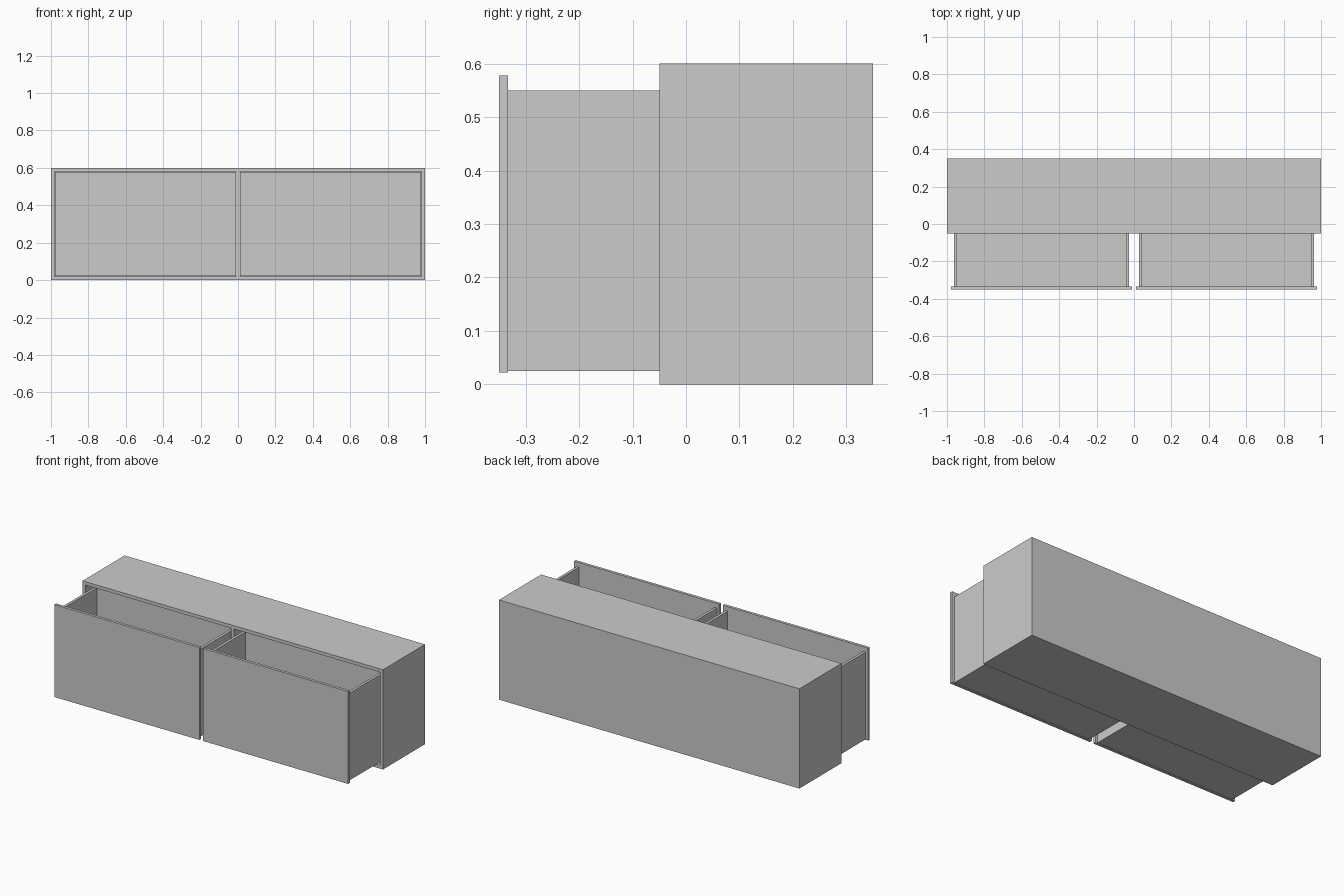
import bpy, bmesh
from mathutils import Matrix, Vector

if "Cube" in bpy.data.objects:
    bpy.data.objects.remove(bpy.data.objects["Cube"])


def panels(name, boxes):
    """One object from boxes given as ((x0, x1), (y0, y1), (z0, z1))."""
    bm = bmesh.new()
    for box in boxes:
        centre = Vector([(a + b) / 2 for a, b in box])
        size = [b - a for a, b in box]
        bmesh.ops.create_cube(bm, size=1, matrix=Matrix.Translation(centre) @ Matrix.Diagonal((*size, 1)))
    mesh = bpy.data.meshes.new(name)
    bm.to_mesh(mesh)
    bm.free()
    obj = bpy.data.objects.new(name, mesh)
    bpy.context.collection.objects.link(obj)
    return obj


T = 0.02                      # carcass board thickness
W = 0.016                     # drawer board thickness
FRONT, BACK, H = -0.05, 0.35, 0.6

# Carcass: open-fronted box with a central divider
depth = (FRONT, BACK)
inner_z = (T, H - T)
panels("cabinet_bottom", [((-1, 1), depth, (0, T))])
panels("cabinet_top", [((-1, 1), depth, (H - T, H))])
panels("cabinet_back", [((-1 + T, 1 - T), (BACK - T, BACK), inner_z)])
panels("cabinet_divider", [((-T / 2, T / 2), (FRONT, BACK - T), inner_z)])
for side, x in (("left", -1), ("right", 1 - T)):
    panels("cabinet_side_" + side, [((x, x + T), depth, inner_z)])

# Two drawers, pulled out past the carcass
y0, y1 = -0.333, 0.025
z0, z1 = 0.025, 0.55
for side, cx in (("left", -0.495), ("right", 0.495)):
    xl, xr = cx - 0.467, cx + 0.467
    panels("drawer_front_" + side, [((cx - 0.483, cx + 0.483), (-0.35, y0), (0.022, 0.578))])
    panels("drawer_box_" + side, [
        ((xl, xl + W), (y0, y1), (z0, z1)),
        ((xr - W, xr), (y0, y1), (z0, z1)),
        ((xl + W, xr - W), (y1 - W, y1), (z0, z1)),
        ((xl + W, xr - W), (y0, y1 - W), (z0, z0 + W)),
    ])
